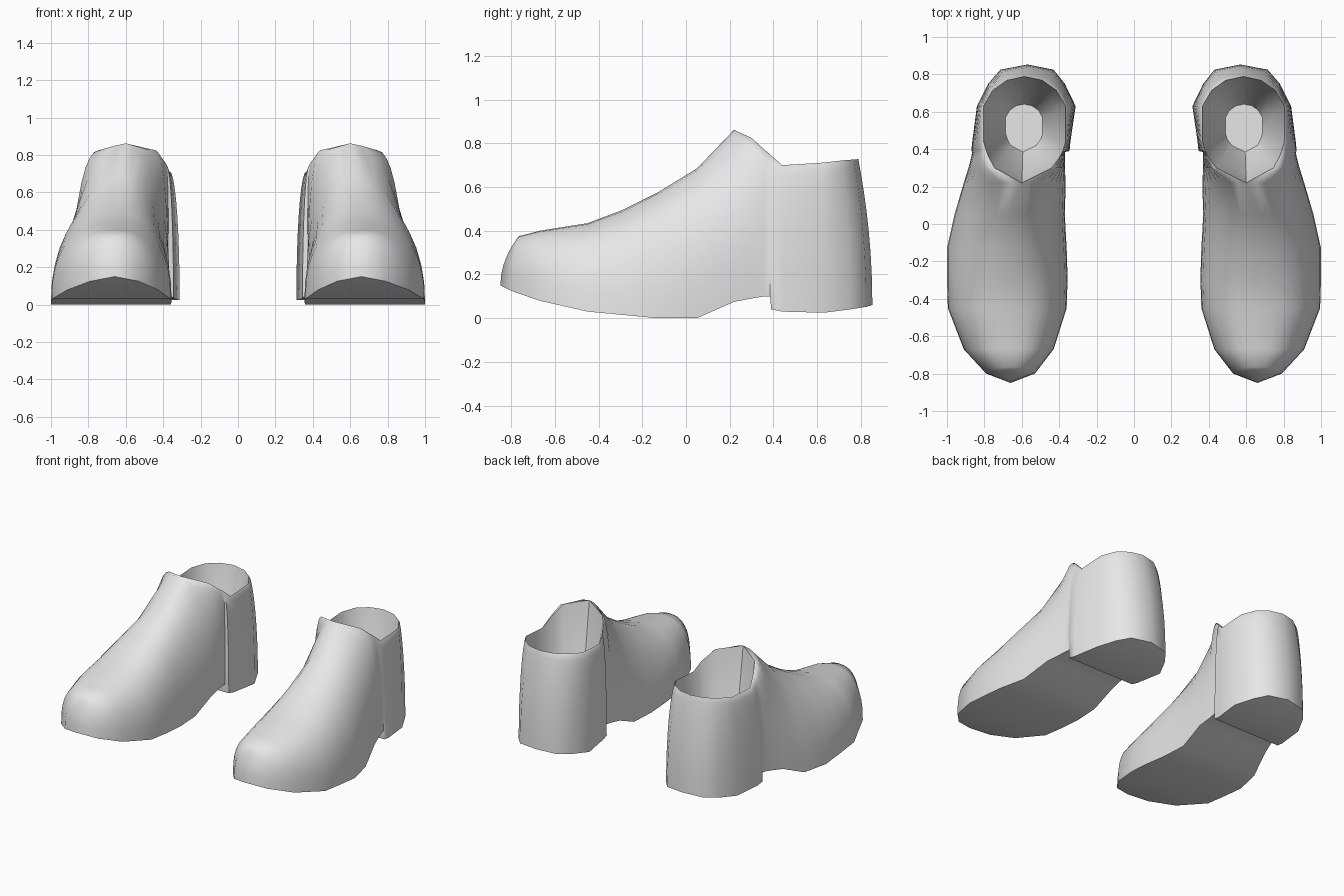
import bpy, bmesh, math

if "Cube" in bpy.data.objects:
    bpy.data.objects.remove(bpy.data.objects["Cube"])

grey = bpy.data.materials.new("plain_grey")
grey.use_nodes = True
GREY = (0.8, 0.8, 0.8, 1)
grey.diffuse_color = GREY
grey.node_tree.nodes["Principled BSDF"].inputs["Base Color"].default_value = GREY

# Cross-sections from toe to heel: y, sole z, top z, sole inner x, sole outer x
SECTIONS = [
    (-.85, .15, .355, .66, .66),
    (-.80, .125, .375, .53, .79),
    (-.67, .08, .40, .43, .91),
    (-.45, .03, .435, .36, .995),
    (-.29, .015, .495, .355, 1.0),
    (-.13, .00, .575, .36, 1.0),
    (.05, .00, .685, .37, .96),
    (.22, .075, .862, .365, .91),
    # collar opening starts here
    (.30, .09, .825, .37, .885),
    (.36, .10, .77, .37, .87),
    (.385, .10, .75, .37, .865),
    # heel block
    (.39, .04, .745, .345, .87),
    (.44, .03, .70, .34, .865),
    (.63, .025, .712, .312, .84),
    (.75, .04, .722, .37, .78),
    (.825, .052, .726, .43, .715),
    (.853, .06, .728, .57, .57),
]
STEPS = 9
RIM_Y, RIM_LENGTH, RIM_WIDTH = .5365, .3165, .23  # oval collar opening


def section_points(sec, side):
    """Points of one U section, from the inner top edge under the sole to the outer top edge."""
    y, z0, z1, xi, xo = sec
    # toe and heel walls lean inwards, and the toe is boxier than the ankle
    lean = .7 * max(-.75 - y, 0) - .29 * max(y - .63, 0)
    power = 2 / (2.05 + .8 * max(-y, 0))
    middle = max(.66 - .09 * max(y + .45, 0), .585)
    half = RIM_WIDTH * math.sqrt(max(1 - ((y - RIM_Y) / RIM_LENGTH) ** 2, 0))

    def arm(base, top):
        pts = []
        for k in range(STEPS + 1):
            a = k / STEPS * math.pi / 2
            c = max(math.cos(a), 0) ** power
            s = math.sin(a) ** power
            pts.append((side * (top + (base - top) * c), y + lean * s * s, z0 + (z1 - z0) * s))
        return pts

    return arm(xi, middle - half)[::-1] + arm(xo, middle + half)


def extrude_rim(bm, rim, z, scale, center):
    """Extend an open rim to a smaller level loop and return the new rim."""
    new = bmesh.ops.extrude_edge_only(bm, edges=rim)["geom"]
    for v in [g for g in new if isinstance(g, bmesh.types.BMVert)]:
        v.co.x = center[0] + (v.co.x - center[0]) * scale
        v.co.y = center[1] + (v.co.y - center[1]) * scale
        v.co.z = z
    return [g for g in new if isinstance(g, bmesh.types.BMEdge) and g.is_boundary]


def make_shoe(name, side):
    bm = bmesh.new()
    rows = [[bm.verts.new(p) for p in section_points(s, side)] for s in SECTIONS]
    for a, b in zip(rows, rows[1:]):
        for k in range(len(a) - 1):
            bm.faces.new((a[k], a[k + 1], b[k + 1], b[k]))
    bmesh.ops.remove_doubles(bm, verts=bm.verts, dist=1e-4)

    # lining inside the collar
    rim = [e for e in bm.edges if e.is_boundary]
    center = (side * .59, .52)
    rim = extrude_rim(bm, rim, .45, .82, center)
    rim = extrude_rim(bm, rim, .18, .55, center)
    bmesh.ops.holes_fill(bm, edges=rim, sides=0)
    bmesh.ops.recalc_face_normals(bm, faces=bm.faces)

    mesh = bpy.data.meshes.new(name)
    bm.to_mesh(mesh)
    bm.free()
    mesh.materials.append(grey)
    ob = bpy.data.objects.new(name, mesh)
    bpy.context.collection.objects.link(ob)
    bpy.ops.object.select_all(action='DESELECT')
    ob.select_set(True)
    bpy.context.view_layer.objects.active = ob
    bpy.ops.object.shade_smooth_by_angle(angle=math.radians(50))


make_shoe("left_shoe", 1)
make_shoe("right_shoe", -1)
